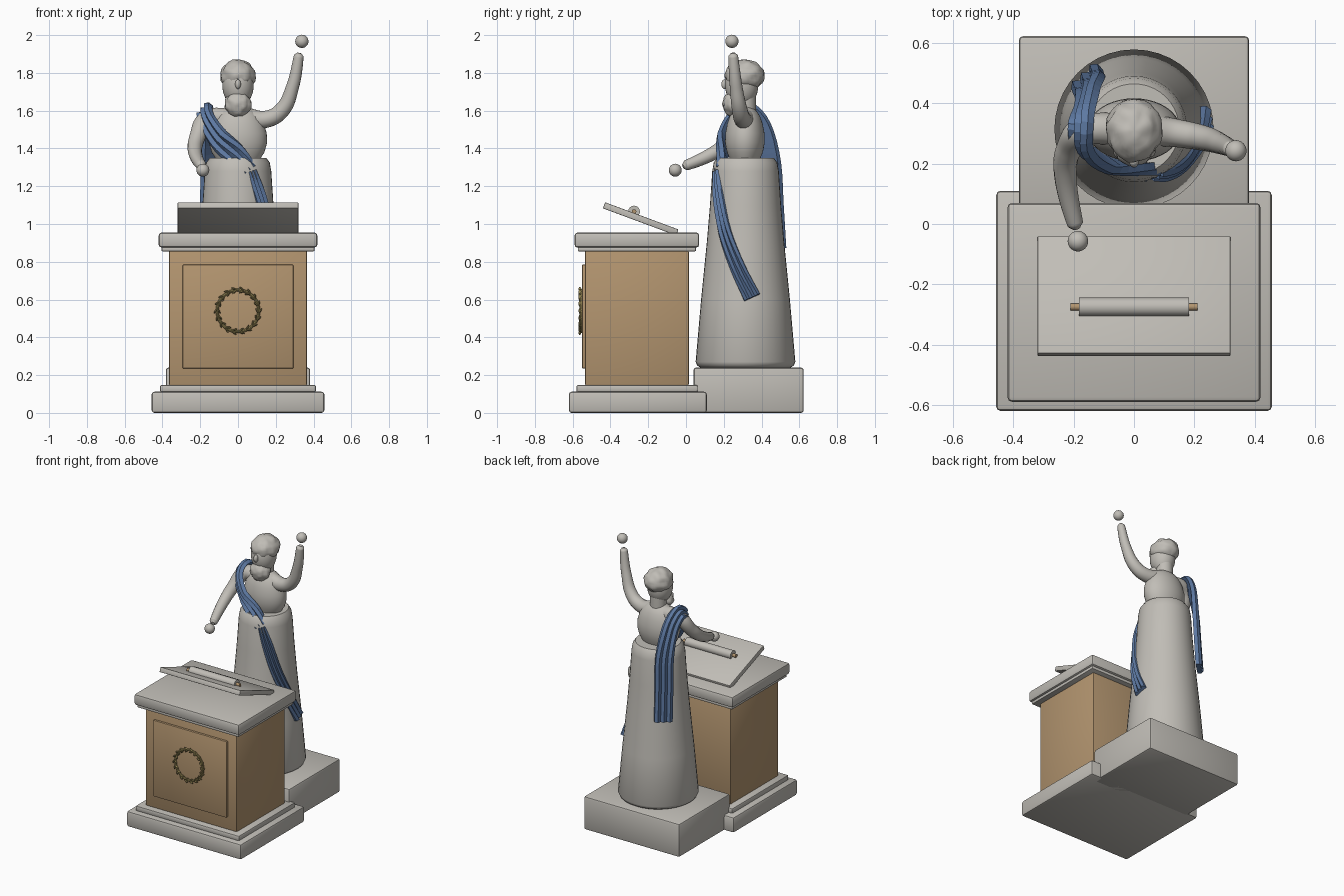
import bpy, bmesh, math
from mathutils import Vector, noise

if "Cube" in bpy.data.objects:
    bpy.data.objects.remove(bpy.data.objects["Cube"])


def material(name, rgb):
    m = bpy.data.materials.new(name)
    m.use_nodes = True
    m.diffuse_color = (*rgb, 1)
    m.node_tree.nodes["Principled BSDF"].inputs["Base Color"].default_value = (*rgb, 1)
    return m


STONE = material("pale stone", (0.53, 0.51, 0.47))
WOOD = material("tan wood", (0.45, 0.30, 0.16))
BLUE = material("blue cloth", (0.11, 0.19, 0.36))
GOLD = material("old gold", (0.30, 0.24, 0.09))
AXIS_Y = 0.315  # centre line of the figure


def finish(name, bm, mat, smooth=True, angle=40):
    bmesh.ops.recalc_face_normals(bm, faces=bm.faces)
    me = bpy.data.meshes.new(name)
    bm.to_mesh(me)
    bm.free()
    ob = bpy.data.objects.new(name, me)
    bpy.context.collection.objects.link(ob)
    me.materials.append(mat)
    if smooth:
        smooth_object(ob, angle)
    return ob


def smooth_object(ob, angle=40):
    bpy.ops.object.select_all(action="DESELECT")
    ob.select_set(True)
    bpy.context.view_layer.objects.active = ob
    bpy.ops.object.shade_smooth_by_angle(angle=math.radians(angle))


def box(name, x, y0, y1, z0, z1, mat, bevel=0.012):
    """Block, symmetric in x, with softened edges."""
    bm = bmesh.new()
    bmesh.ops.create_cube(bm, size=1)
    for v in bm.verts:
        v.co = (v.co.x * 2 * x, (y0 + y1) / 2 + v.co.y * (y1 - y0),
                (z0 + z1) / 2 + v.co.z * (z1 - z0))
    bmesh.ops.bevel(bm, geom=bm.edges[:], offset=bevel, segments=2, affect="EDGES", profile=0.5)
    return finish(name, bm, mat)


def ball(name, centre, radii, mat, lumps=0.0, freq=2.5):
    bm = bmesh.new()
    bmesh.ops.create_uvsphere(bm, u_segments=32, v_segments=20, radius=1)
    for v in bm.verts:
        k = 1 + lumps * noise.noise(v.co * freq)
        v.co = Vector(centre) + Vector(a * b for a, b in zip(v.co * k, radii))
    return finish(name, bm, mat, angle=60)


def lathe(name, profile, mat, squash=1.0, y=AXIS_Y, n=40):
    bm = bmesh.new()
    rings = []
    for r, z in profile:
        rings.append([bm.verts.new((r * math.cos(t), y + r * squash * math.sin(t), z))
                      for t in (2 * math.pi * i / n for i in range(n))])
    for a, b in zip(rings, rings[1:]):
        for i in range(n):
            bm.faces.new((a[i], a[(i + 1) % n], b[(i + 1) % n], b[i]))
    bm.faces.new(rings[0])
    bm.faces.new(rings[-1])
    return finish(name, bm, mat)


def rod(name, half, radius, y, z, mat):
    """Round bar along x."""
    bm = bmesh.new()
    bmesh.ops.create_cone(bm, cap_ends=True, segments=24, radius1=radius, radius2=radius, depth=2 * half)
    for v in bm.verts:
        v.co = (v.co.z, y + v.co.x, z + v.co.y)
    return finish(name, bm, mat)


def limb(name, points, mat):
    """Tapered tube through (x, y, z, radius) points."""
    cu = bpy.data.curves.new(name, "CURVE")
    cu.dimensions = "3D"
    cu.bevel_depth, cu.bevel_resolution, cu.use_fill_caps = 1.0, 5, True
    sp = cu.splines.new("BEZIER")
    sp.bezier_points.add(len(points) - 1)
    for bp, (x, y, z, r) in zip(sp.bezier_points, points):
        bp.co, bp.radius = (x, y, z), r
        bp.handle_left_type = bp.handle_right_type = "AUTO"
    ob = bpy.data.objects.new(name, cu)
    bpy.context.collection.objects.link(ob)
    cu.materials.append(mat)
    bpy.ops.object.select_all(action="DESELECT")
    ob.select_set(True)
    bpy.context.view_layer.objects.active = ob
    bpy.ops.object.convert(target="MESH")
    smooth_object(bpy.context.view_layer.objects.active, 60)


def drape(name, points, mat, steps=4):
    """Pleated cloth band swept through (x, y, z, width) points around the body."""
    pts = [Vector(p) for p in points]
    pts = [2 * pts[0] - pts[1]] + pts + [2 * pts[-1] - pts[-2]]
    path = []
    for a, b, c, d in zip(pts, pts[1:], pts[2:], pts[3:]):
        for i in range(steps):
            t = i / steps
            path.append(0.5 * (2 * b + (c - a) * t + (2 * a - 5 * b + 4 * c - d) * t * t
                               + (3 * b - a - 3 * c + d) * t ** 3))
    path.append(pts[-2])
    bm = bmesh.new()
    rings = []
    for i, p in enumerate(path):
        pos = p.to_3d()
        tangent = (path[min(i + 1, len(path) - 1)] - path[max(i - 1, 0)]).to_3d().normalized()
        out = pos - Vector((0, AXIS_Y, min(pos.z, 1.45)))
        out = (out - tangent * out.dot(tangent)).normalized()
        side = tangent.cross(out)
        section = [(k / 6 - 0.5, 0.03 if k % 2 else 0.014) for k in range(7)]
        section += [(0.5, -0.012), (-0.5, -0.012)]
        rings.append([bm.verts.new(pos + side * u * p.w + out * h) for u, h in section])
    for a, b in zip(rings, rings[1:]):
        for i in range(len(a)):
            j = (i + 1) % len(a)
            bm.faces.new((a[i], a[j], b[j], b[i]))
    bm.faces.new(rings[0])
    bm.faces.new(rings[-1])
    return finish(name, bm, mat, smooth=False)


# Lectern
box("lectern_plinth", 0.457, -0.62, 0.11, 0, 0.112, STONE, 0.014)
box("lectern_step", 0.413, -0.58, 0.062, 0.11, 0.147, STONE, 0.008)
box("lectern_body", 0.365, -0.535, 0.015, 0.145, 0.86, WOOD, 0.008)
box("front_panel", 0.293, -0.55, -0.53, 0.235, 0.785, WOOD, 0.005)
box("cornice_step", 0.405, -0.573, 0.053, 0.855, 0.88, STONE, 0.006)
box("lectern_top", 0.42, -0.59, 0.07, 0.875, 0.955, STONE, 0.016)
board = box("reading_board", 0.32, -0.207, 0.207, -0.017, 0.017, STONE, 0.004)
board.rotation_euler.x = -0.355
board.location = (0, -0.24, 1.027)

# Scroll
rod("scroll", 0.183, 0.031, -0.275, 1.066, STONE)
rod("scroll_rod", 0.21, 0.012, -0.275, 1.066, WOOD)

# Wreath: ring with paired leaves
bm = bmesh.new()
R, N = 0.11, 18
ring = []
for i in range(48):
    t = 2 * math.pi * i / 48
    ring.append([bm.verts.new(((R + 0.008 * math.cos(s)) * math.cos(t), -0.556 + 0.008 * math.sin(s),
                               0.54 + (R + 0.008 * math.cos(s)) * math.sin(t)))
                 for s in (2 * math.pi * j / 8 for j in range(8))])
for i in range(48):
    a, b = ring[i], ring[(i + 1) % 48]
    for j in range(8):
        bm.faces.new((a[j], a[(j + 1) % 8], b[(j + 1) % 8], b[j]))
for i in range(N):
    for lean in (-0.55, 0.55):
        t = 2 * math.pi * i / N
        leaf = bmesh.ops.create_icosphere(bm, subdivisions=1, radius=1)["verts"]
        radial = Vector((math.cos(t), 0, math.sin(t)))
        along = Vector((-math.sin(t), 0, math.cos(t)))
        axis = along * math.cos(lean) + radial * math.sin(lean)
        cross = Vector((0, 1, 0)).cross(axis)
        centre = Vector((0, -0.562, 0.54)) + radial * (R + 0.008 * math.copysign(1, lean))
        for v in leaf:
            x, y, z = v.co
            v.co = centre + axis * x * 0.017 + cross * y * 0.006 + Vector((0, z * 0.008, 0))
finish("wreath", bm, GOLD)

# Figure base and robe
box("figure_pedestal", 0.382, 0.04, 0.623, 0, 0.24, STONE, 0.014)
lathe("robe", [(0.235, 0.238), (0.255, 0.25), (0.264, 0.27), (0.235, 0.6), (0.205, 0.9),
               (0.188, 1.1), (0.176, 1.28), (0.168, 1.325), (0.15, 1.35)], STONE)

# Torso, neck and head
lathe("torso", [(0.115, 1.34), (0.14, 1.38), (0.154, 1.43), (0.152, 1.48), (0.138, 1.53),
                (0.118, 1.57), (0.09, 1.6), (0.045, 1.625)], STONE, squash=0.68, y=0.312)
lathe("neck", [(0.055, 1.58), (0.055, 1.72)], STONE, y=0.315)
ball("head", (0, 0.295, 1.735), (0.083, 0.088, 0.115), STONE)
ball("hair", (0, 0.31, 1.785), (0.093, 0.104, 0.084), STONE, 0.1)
ball("beard", (0, 0.25, 1.635), (0.07, 0.056, 0.068), STONE, 0.13)
ball("nose", (0, 0.205, 1.74), (0.015, 0.018, 0.026), STONE)

# Arms and hands
limb("left_arm", [(0.03, 0.315, 1.565, 0.055), (0.15, 0.30, 1.555, 0.046), (0.23, 0.285, 1.60, 0.042),
                  (0.29, 0.265, 1.73, 0.034), (0.322, 0.25, 1.89, 0.026), (0.325, 0.249, 1.905, 0.012)], STONE)
ball("left_hand", (0.338, 0.243, 1.967), (0.035,) * 3, STONE)
limb("right_arm", [(-0.05, 0.315, 1.56, 0.055), (-0.16, 0.31, 1.555, 0.05), (-0.215, 0.25, 1.46, 0.043),
                   (-0.228, 0.17, 1.39, 0.038), (-0.195, 0.0, 1.31, 0.027), (-0.19, -0.015, 1.305, 0.012)], STONE)
ball("right_hand", (-0.186, -0.057, 1.285), (0.034,) * 3, STONE)

# Sash: back hem, over the right shoulder, across the chest, round the left hip
drape("shoulder_sash", [(-0.155, 0.48, 0.87, 0.12), (-0.15, 0.465, 1.1, 0.12), (-0.145, 0.45, 1.32, 0.12),
                        (-0.155, 0.40, 1.51, 0.11), (-0.175, 0.33, 1.597, 0.10), (-0.165, 0.255, 1.55, 0.10),
                        (-0.10, 0.212, 1.45, 0.12), (-0.01, 0.192, 1.36, 0.12), (0.06, 0.178, 1.28, 0.09)], BLUE)
drape("hip_sash", [(0.07, 0.175, 1.28, 0.05), (0.115, 0.18, 1.14, 0.07), (0.16, 0.21, 0.96, 0.075),
                   (0.205, 0.275, 0.77, 0.08), (0.232, 0.35, 0.61, 0.09)], BLUE)
